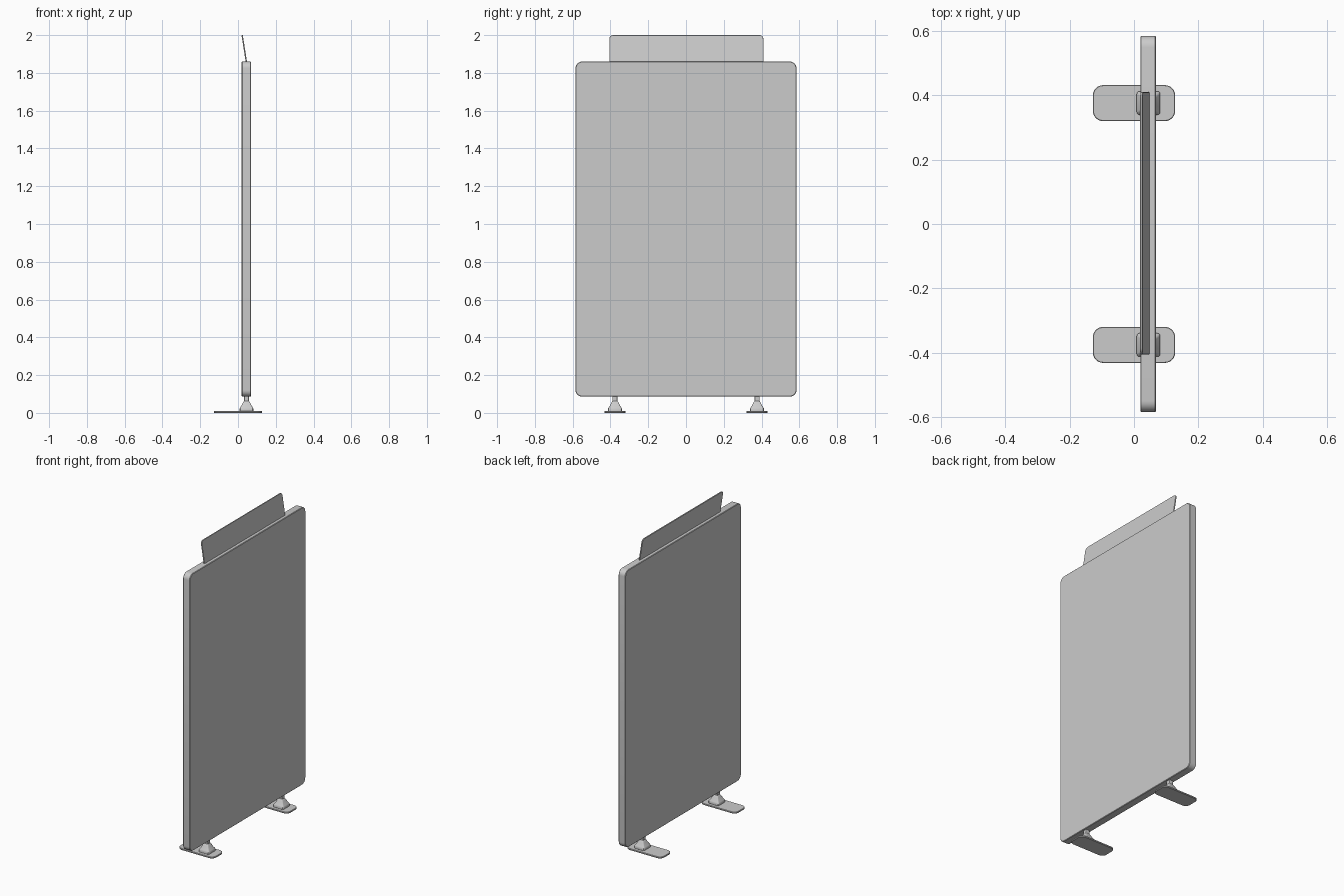
import bpy, bmesh, math
from mathutils import Matrix

if "Cube" in bpy.data.objects:
    bpy.data.objects.remove(bpy.data.objects["Cube"], do_unlink=True)

grey = bpy.data.materials.new("light_grey")
grey.use_nodes = True
grey.diffuse_color = (0.6, 0.6, 0.6, 1)
grey.node_tree.nodes["Principled BSDF"].inputs["Base Color"].default_value = (0.6, 0.6, 0.6, 1)


def rounded_rect(w, h, radius, steps=6):
    """Outline of a w by h rectangle with rounded corners, centred on the origin."""
    pts = []
    for i, (sx, sy) in enumerate([(1, 1), (-1, 1), (-1, -1), (1, -1)]):
        for k in range(steps + 1):
            a = math.pi / 2 * (i + k / steps)
            pts.append((sx * (w / 2 - radius) + radius * math.cos(a),
                        sy * (h / 2 - radius) + radius * math.sin(a)))
    return pts


def loft(name, sections, matrix):
    """Skin a stack of (outline, height) sections into a closed solid."""
    bm = bmesh.new()
    rings = [[bm.verts.new((x, y, z)) for x, y in pts] for pts, z in sections]
    n = len(rings[0])
    for low, high in zip(rings, rings[1:]):
        for i in range(n):
            j = (i + 1) % n
            bm.faces.new((low[i], low[j], high[j], high[i]))
    bm.faces.new(rings[0][::-1])
    bm.faces.new(rings[-1])
    bm.transform(matrix)
    bmesh.ops.recalc_face_normals(bm, faces=bm.faces)
    mesh = bpy.data.meshes.new(name)
    bm.to_mesh(mesh)
    bm.free()
    mesh.materials.append(grey)
    obj = bpy.data.objects.new(name, mesh)
    bpy.context.collection.objects.link(obj)
    bpy.ops.object.select_all(action="DESELECT")
    obj.select_set(True)
    bpy.context.view_layer.objects.active = obj
    bpy.ops.object.shade_smooth_by_angle(angle=math.radians(30))
    return obj


def slab(name, w, h, thickness, radius, edge, matrix):
    """Rounded plate with a narrow chamfer around both faces."""
    outer = rounded_rect(w, h, radius)
    inner = rounded_rect(w - 2 * edge, h - 2 * edge, radius - edge)
    t = thickness / 2
    return loft(name, [(inner, -t), (outer, edge - t), (outer, t - edge), (inner, t)], matrix)


# Turns a flat plate upright: width along y, height along z, thickness along x
upright = Matrix(((0, 0, 1, 0), (1, 0, 0, 0), (0, 1, 0, 0), (0, 0, 0, 1)))
centre_x = 0.044

# Large upright panel
slab("panel", 1.17, 1.774, 0.049, 0.035, 0.003,
     Matrix.Translation((centre_x, 0, 0.973)) @ upright)

# Header sign leaning back, its lower edge sunk into the panel
lean = math.atan2(0.022, 0.14)
slab("header_sign", 0.816, 0.16, 0.007, 0.02, 0.001,
     Matrix.Translation((centre_x, 0.002, 1.86)) @ Matrix.Rotation(-lean, 4, "Y")
     @ Matrix.Translation((0, 0, 0.061)) @ upright)

# Feet: a flat plate and a flared square pedestal on each side
profile = [(0.066, 0.008), (0.073, 0.011), (0.073, 0.023), (0.068, 0.028),
           (0.054, 0.038), (0.043, 0.050), (0.034, 0.058), (0.027, 0.063), (0.027, 0.095)]
for side, y in (("left", 0.376), ("right", -0.376)):
    slab(f"foot_plate_{side}", 0.256, 0.112, 0.01, 0.032, 0.002,
         Matrix.Translation((0, y, 0.005)))
    loft(f"pedestal_{side}",
         [(rounded_rect(w, w, w * 0.12, 3), z) for w, z in profile],
         Matrix.Translation((centre_x + 0.001, y, 0)))
